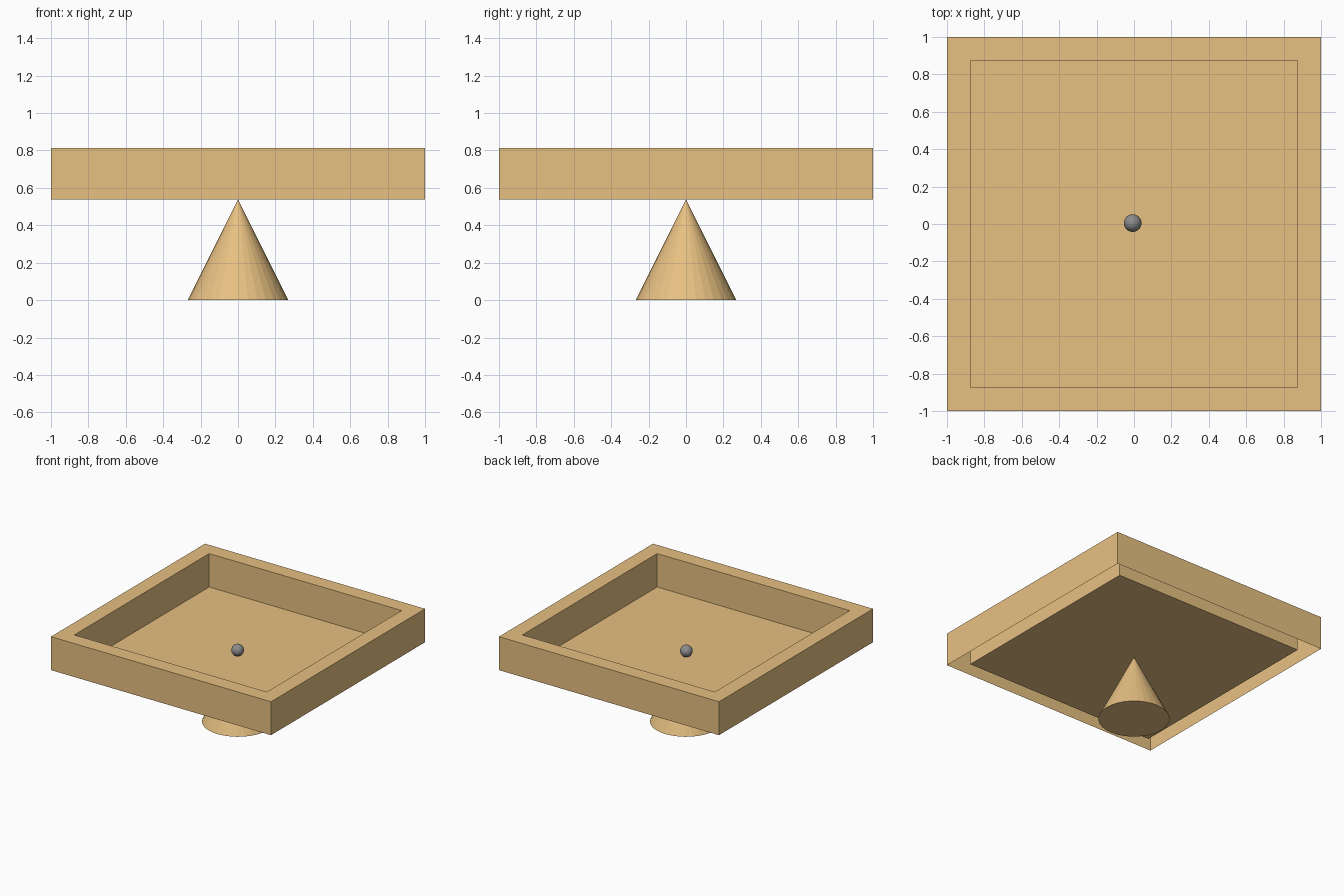
import bpy, bmesh
from mathutils import Matrix

if "Cube" in bpy.data.objects:
    bpy.data.objects.remove(bpy.data.objects["Cube"])

BOTTOM, TOP = 0.537, 0.812  # tray heights
INNER = 0.875               # half width of the tray opening
BALL_R = 0.047


def material(name, rgb):
    m = bpy.data.materials.new(name)
    m.diffuse_color = (*rgb, 1)
    m.use_nodes = True
    m.node_tree.nodes["Principled BSDF"].inputs["Base Color"].default_value = m.diffuse_color
    return m


def add_part(name, bm, mat):
    mesh = bpy.data.meshes.new(name)
    bm.to_mesh(mesh)
    bm.free()
    obj = bpy.data.objects.new(name, mesh)
    bpy.context.collection.objects.link(obj)
    mesh.materials.append(mat)
    return obj


wood = material("light wood", (0.80, 0.53, 0.222))
steel = material("grey steel", (0.26, 0.26, 0.26))

# Tray: hollow shell open underneath, top inset and sunk to the bottom level
bm = bmesh.new()
bmesh.ops.create_cube(bm, size=2, matrix=Matrix.Translation((0, 0, (TOP + BOTTOM) / 2))
                      @ Matrix.Diagonal((1, 1, (TOP - BOTTOM) / 2, 1)))
bm.normal_update()
top = max(bm.faces, key=lambda f: f.calc_center_median().z)
base = min(bm.faces, key=lambda f: f.calc_center_median().z)
bmesh.ops.delete(bm, geom=[base], context='FACES_ONLY')
bmesh.ops.inset_region(bm, faces=[top], thickness=1 - INNER, use_even_offset=True)
sunk = bmesh.ops.extrude_discrete_faces(bm, faces=[top])["faces"][0]
bmesh.ops.translate(bm, verts=sunk.verts, vec=(0, 0, BOTTOM - TOP))
add_part("tray", bm, wood)

# Pivot cone touching the tray floor with its tip
bm = bmesh.new()
bmesh.ops.create_cone(bm, cap_ends=True, segments=32, radius1=0.269, radius2=0,
                      depth=BOTTOM, matrix=Matrix.Translation((0, 0, BOTTOM / 2)))
bmesh.ops.remove_doubles(bm, verts=bm.verts, dist=1e-5)
add_part("pivot_cone", bm, wood)

# Ball resting on the floor, slightly off centre
bm = bmesh.new()
bmesh.ops.create_uvsphere(bm, u_segments=32, v_segments=16, radius=BALL_R,
                          matrix=Matrix.Translation((-0.007, 0.005, BOTTOM + BALL_R)))
for f in bm.faces:
    f.smooth = True
add_part("ball", bm, steel)
